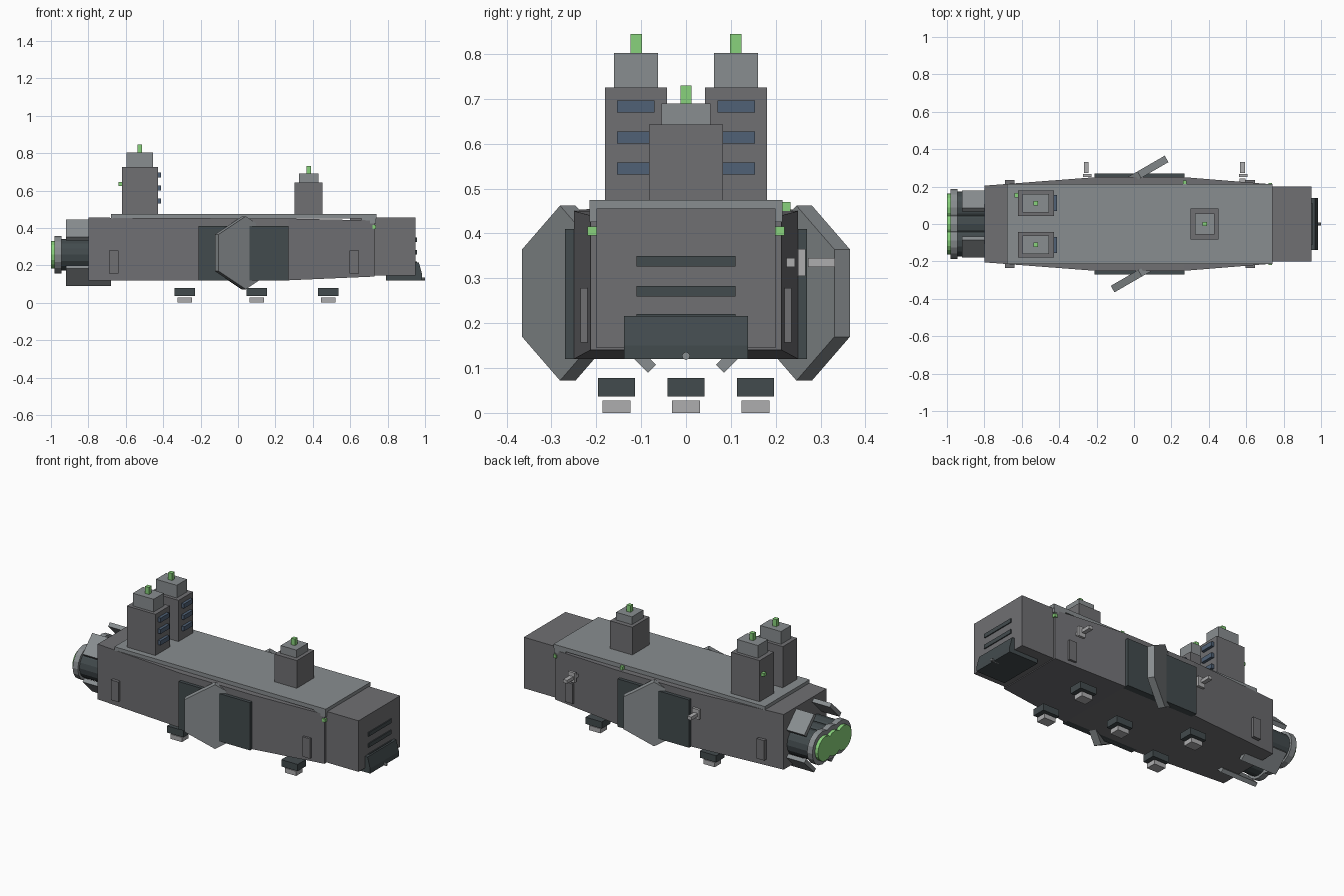
import bpy, math

if "Cube" in bpy.data.objects:
    bpy.data.objects.remove(bpy.data.objects["Cube"])

def material(name, rgb):
    m = bpy.data.materials.new(name)
    m.diffuse_color = (*rgb, 1)
    m.use_nodes = True
    m.node_tree.nodes["Principled BSDF"].inputs["Base Color"].default_value = m.diffuse_color
    return m

HULL = material("hull_grey", (0.16, 0.16, 0.17))
PLATE = material("plate_grey", (0.25, 0.27, 0.28))
DARK = material("dark_grey", (0.055, 0.07, 0.075))
GLASS = material("window_blue", (0.08, 0.12, 0.18))
PALE = material("pale_grey", (0.42, 0.42, 0.43))
GLOW = material("green_glow", (0.25, 0.65, 0.2))

def mesh(name, verts, faces, mat):
    me = bpy.data.meshes.new(name)
    me.from_pydata(verts, [], faces)
    me.materials.append(mat)
    ob = bpy.data.objects.new(name, me)
    bpy.context.collection.objects.link(ob)
    return ob

def loft(name, sections, mat):
    """Rectangular sections (x, half width, z low, z high) joined along x."""
    verts, faces = [], []
    for x, w, lo, hi in sections:
        verts += [(x, -w, lo), (x, w, lo), (x, w, hi), (x, -w, hi)]
    for i in range(0, len(verts) - 4, 4):
        for k in range(4):
            n = (k + 1) % 4
            faces.append((i + k, i + n, i + n + 4, i + k + 4))
    e = len(verts) - 4
    faces += [(3, 2, 1, 0), (e, e + 1, e + 2, e + 3)]
    return mesh(name, verts, faces, mat)

def box(name, x, y, z, mat):
    """Box from (min, max) ranges."""
    v = [(a, b, c) for a in x for b in y for c in z]
    f = [(0, 1, 3, 2), (4, 6, 7, 5), (0, 4, 5, 1), (2, 3, 7, 6), (0, 2, 6, 4), (1, 5, 7, 3)]
    return mesh(name, v, f, mat)

def span(c, half):
    return (c - half, c + half)

def side(s, a, b):
    return tuple(sorted((s * a, s * b)))

def cyl_x(name, x0, x1, y, z, r, mat, sides=16):
    bpy.ops.mesh.primitive_cylinder_add(vertices=sides, radius=r, depth=x1 - x0,
        location=((x0 + x1) / 2, y, z), rotation=(0, math.pi / 2, 0))
    ob = bpy.context.object
    ob.name = name
    ob.data.materials.append(mat)
    return ob

# Hull, deck and nose
loft("main_hull", [(-0.8, 0.205, 0.12, 0.455), (-0.21, 0.25, 0.12, 0.452),
                   (0.27, 0.25, 0.12, 0.45), (0.73, 0.213, 0.14, 0.44)], HULL)
box("deck_plate", (-0.68, 0.74), (-0.215, 0.215), (0.45, 0.475), PLATE)
box("nose_block", (0.6, 0.95), (-0.2, 0.2), (0.145, 0.455), HULL)
for i, z in enumerate((0.208, 0.271, 0.338)):
    box(f"nose_slot_{i}", (0.94, 0.956), (-0.11, 0.11), span(z, 0.012), DARK)

# Chin block with sloped front and sensor tip
loft("chin_block", [(0.79, 0.138, 0.12, 0.18), (0.82, 0.138, 0.12, 0.216),
                    (0.967, 0.138, 0.12, 0.216), (0.985, 0.138, 0.12, 0.15)], DARK)
cyl_x("sensor_tip", 0.95, 1.0, 0, 0.127, 0.009, PLATE, 8)

# Side details on both flanks
for s, tag in ((1, "back"), (-1, "front")):
    box(f"side_armour_{tag}", (-0.21, 0.27), side(s, 0.23, 0.27), (0.12, 0.41), DARK)
    box(f"deck_lip_{tag}", (0.66, 0.738), side(s, 0.195, 0.215), (0.425, 0.46), PLATE)
    box(f"bow_light_{tag}", (0.718, 0.738), side(s, 0.2, 0.22), (0.395, 0.415), GLOW)
    for x in (-0.665, 0.622):
        box(f"hatch_{tag}", span(x, 0.025), side(s, 0.195, 0.235), (0.157, 0.278), HULL)
    # Six-sided fin, turned out from the hull
    bpy.ops.mesh.primitive_cylinder_add(vertices=6, radius=0.195, depth=0.04)
    fin = bpy.context.object
    fin.name = f"hex_fin_{tag}"
    fin.rotation_euler = (math.pi / 2, math.radians(0), math.radians(30))
    fin.location = (0.028 if s > 0 else 0.032, s * 0.2635, 0.267)
    fin.data.materials.append(PLATE)

# Bridge towers
def tower(name, x, y, levels):
    """Stacked boxes: (half x, half y, z low, z high, material)."""
    for i, (hx, hy, lo, hi, mat) in enumerate(levels):
        box(f"{name}_level_{i}", span(x, hx), span(y, hy), (lo, hi), mat)

for s, tag in ((1, "back"), (-1, "front")):
    tower(f"aft_tower_{tag}", -0.525, s * 0.111,
          [(0.096, 0.069, 0.475, 0.725, HULL), (0.07, 0.049, 0.725, 0.802, PLATE),
           (0.013, 0.013, 0.802, 0.845, GLOW)])
    for z in (0.545, 0.614, 0.683):
        box(f"tower_window_{tag}", (-0.435, -0.412), side(s, 0.07, 0.154), span(z, 0.0135), GLASS)
tower("fore_tower", 0.378, 0, [(0.075, 0.083, 0.475, 0.643, HULL),
      (0.053, 0.055, 0.643, 0.69, PLATE), (0.012, 0.012, 0.69, 0.73, GLOW)])
box("tower_light", (-0.64, -0.62), (0.143, 0.165), (0.625, 0.645), GLOW)
box("deck_light", (0.262, 0.282), (0.213, 0.233), (0.45, 0.47), GLOW)

# Guns on the back flank
for x in (-0.255, 0.58):
    box("gun_mount", span(x, 0.015), (0.213, 0.243), (0.325, 0.345), PALE)
    box("gun_cradle", span(x + 0.005, 0.023), (0.25, 0.266), (0.305, 0.365), PALE)
    box("gun_barrel", span(x, 0.013), (0.272, 0.332), (0.325, 0.345), PALE)

# Belly pods
for x, y in ((-0.285, -0.155), (-0.285, 0.155), (0.1, 0), (0.483, -0.155), (0.483, 0.155)):
    box("pod_base", span(x, 0.055), span(y, 0.041), (0.037, 0.078), DARK)
    box("pod_tip", span(x, 0.038), span(y, 0.031), (0, 0.028), PALE)

# Three engines
for i, y in enumerate((-0.088, 0, 0.088)):
    cyl_x(f"engine_body_{i}", -0.95, -0.75, y, 0.257, 0.085, DARK)
    cyl_x(f"engine_ring_{i}", -0.98, -0.945, y, 0.257, 0.1, PLATE)
    cyl_x(f"engine_glow_{i}", -1.0, -0.975, y, 0.257, 0.074, GLOW)

# Four angled plates around the engines
for k in range(4):
    a = math.radians(45 + 90 * k)
    flap = box(f"engine_flap_{k}", (-0.12, 0.12), (-0.066, 0.066), (-0.0125, 0.0125), PLATE)
    flap.location = (-0.8, 0.173 * math.cos(a), 0.267 + 0.173 * math.sin(a))
    flap.rotation_euler = (a - math.pi / 2, 0, 0)
